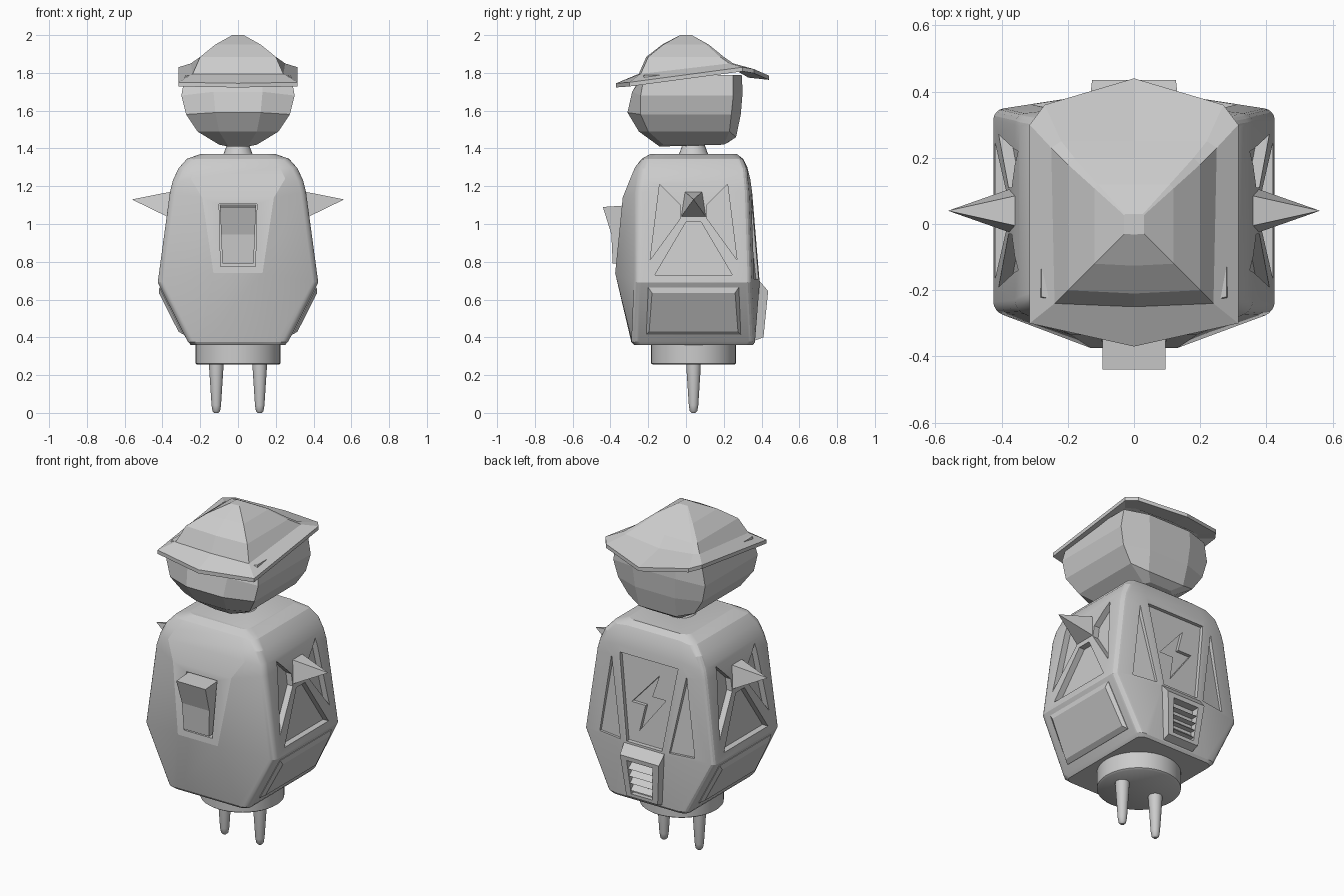
import bpy, bmesh
from math import radians, sin, cos, pi

cube = bpy.data.objects.get("Cube")
if cube:
    bpy.data.objects.remove(cube, do_unlink=True)

GREY = (0.6, 0.6, 0.6, 1)
mat = bpy.data.materials.new("plain grey")
mat.use_nodes = True
mat.diffuse_color = GREY
mat.node_tree.nodes["Principled BSDF"].inputs["Base Color"].default_value = GREY
CY = 0.04  # depth of the body's middle


def activate(obj):
    bpy.ops.object.select_all(action="DESELECT")
    obj.select_set(True)
    bpy.context.view_layer.objects.active = obj


def loft(name, rings, smooth=0, bevel_columns=(), bevel=0.05):
    """Skin closed rings of points, cap both ends, optionally round some columns."""
    bm = bmesh.new()
    rows = [[bm.verts.new(p) for p in ring] for ring in rings]
    n = len(rows[0])
    for a, b in zip(rows, rows[1:]):
        for i in range(n):
            j = (i + 1) % n
            bm.faces.new((a[i], a[j], b[j], b[i]))
    bm.faces.new(rows[0])
    bm.faces.new(rows[-1])
    bmesh.ops.recalc_face_normals(bm, faces=bm.faces)
    if bevel_columns:
        edges = [bm.edges.get((a[i], b[i])) for a, b in zip(rows, rows[1:]) for i in bevel_columns]
        bmesh.ops.bevel(bm, geom=edges, offset=bevel, segments=4, profile=0.5,
                        affect="EDGES", clamp_overlap=True)
    mesh = bpy.data.meshes.new(name)
    bm.to_mesh(mesh)
    bm.free()
    obj = bpy.data.objects.new(name, mesh)
    bpy.context.collection.objects.link(obj)
    mesh.materials.append(mat)
    if smooth:
        activate(obj)
        bpy.ops.object.shade_smooth_by_angle(angle=radians(smooth))
    return obj


def cut(target, *rings):
    """Carve a lofted volume out of the target."""
    cutter = loft("cutter", rings)
    cutter.hide_render = True
    mod = target.modifiers.new("cut", "BOOLEAN")
    mod.object, mod.operation, mod.solver = cutter, "DIFFERENCE", "EXACT"
    activate(target)
    bpy.ops.object.modifier_apply(modifier=mod.name)
    bpy.data.objects.remove(cutter, do_unlink=True)


def turned(name, profile, x, y, sides, smooth=40):
    ring = lambda r, z: [(x + r * cos(2 * pi * i / sides), y + r * sin(2 * pi * i / sides), z)
                         for i in range(sides)]
    return loft(name, [ring(r, z) for r, z in profile], smooth)


def octagon(cy, side, front, back):
    """Eight-point ring from (half width, front depth, back depth, z), and (half width, depth, z) twice."""
    w, df, db, z = side
    cf, ef, zf = front
    cb, eb, zb = back
    pts = [(w, -df, z), (w, db, z), (cb, eb, zb), (-cb, eb, zb),
           (-w, db, z), (-w, -df, z), (-cf, -ef, zf), (cf, -ef, zf)]
    return [(x, cy + y, pz) for x, y, pz in pts]


# Body shell
body = loft("body", [
    octagon(CY, (.25, .31, .31, .36), (.2, .315, .36), (.2, .315, .36)),
    octagon(CY, (.265, .32, .32, .375), (.2, .325, .375), (.2, .325, .375)),
    octagon(CY, (.425, .305, .305, .69), (.13, .415, .74), (.13, .35, .69)),
    octagon(CY, (.36, .3, .29, 1.17), (.19, .375, 1.14), (.2, .31, 1.17)),
    octagon(CY, (.345, .29, .285, 1.23), (.25, .335, 1.24), (.2, .3, 1.24)),
    octagon(CY, (.315, .28, .28, 1.295), (.22, .31, 1.3), (.19, .285, 1.3)),
    octagon(CY, (.27, .26, .26, 1.345), (.18, .275, 1.345), (.17, .262, 1.345)),
    octagon(CY, (.2, .225, .225, 1.37), (.15, .23, 1.37), (.15, .23, 1.37)),
], bevel_columns=(0, 1, 4, 5))

# Recessed side windows, raised lower side plates and spikes
upper = lambda z: .424 - .135 * (z - .69)
lower = lambda z: .265 + .508 * (z - .375)
windows = [
    [(-.18, 1.21), (-.07, 1.1), (-.07, 1.03), (-.23, .81)],
    [(.18, 1.21), (.07, 1.1), (.07, 1.03), (.23, .81)],
    [(-.04, 1.01), (.04, 1.01), (.205, .73), (-.205, .73)],
]
plate = [(-.24, .665), (.24, .665), (.25, .415), (-.25, .415)]
plate_top = [(-.22, .635), (.22, .635), (.235, .43), (-.235, .43)]
spike_base = [(-.065, 1.04), (.065, 1.04), (.045, 1.17), (-.045, 1.17)]
for s, side in ((1, "left"), (-1, "right")):
    layer = lambda pts, fn, d: [(s * (fn(z) + d), CY + y, z) for y, z in pts]
    for pts in windows:
        cut(body, layer(pts, upper, -.035), layer(pts, upper, .06))
    loft(side + "_lower_plate", [layer(plate, lower, -.02), layer(plate, lower, .004),
                                 layer(plate_top, lower, .022)])
    tip = [(s * .56, CY + y * .01, 1.13 + (z - 1.13) * .01) for y, z in spike_base]
    loft(side + "_spike", [layer(spike_base, upper, -.03), layer(spike_base, upper, .0), tip])

# Back panel, long flank recesses and lightning-shaped recess
back = lambda z: .39 - .083 * (z - .69)
on_back = lambda pts, d: [(x, back(z) + d, z) for x, z in pts]
panel = [(-.19, 1.2), (.19, 1.2), (.115, .71), (-.115, .71)]
cut(body, on_back(panel, -.022), on_back(panel, .06))
bolt = [(-.06, 1.12), (.11, .93), (.02, .93), (.05, .78), (-.11, .99), (-.02, .99)]
cut(body, on_back(bolt, -.042), on_back(bolt, .05))
for s in (1, -1):
    flank = lambda d: [(s * .245, CY + .297 + d, 1.17), (s * .16, CY + .346 + d, .71),
                       (s * .31, CY + .323 + d, .71)]
    cut(body, flank(-.016), flank(.06))

# Front switch well
front = lambda z: -.335 - .1 * (1.14 - z)
well = [(-.1, 1.105), (.1, 1.105), (.092, .775), (-.092, .775)]
cut(body, [(x, front(z) + .04, z) for x, z in well], [(x, front(z) - .08, z) for x, z in well])
activate(body)
bpy.ops.object.shade_smooth_by_angle(angle=radians(18))

# Rocker switch
rocker = [(-.44, 1.09), (-.395, .945), (-.388, .79), (-.29, .79), (-.29, 1.1)]
loft("rocker_switch", [[(s * (.083 + .04 * (z - .79)), y, z) for y, z in rocker] for s in (-1, 1)])

# Back vent housing with slats
housing = [(.36, .715), (.388, .70), (.435, .645), (.41, .4), (.33, .37)]
vent = loft("vent_housing", [[(s * (.1 + .1 * (z - .38)), y, z) for y, z in housing] for s in (-1, 1)])
opening = [(-.085, .62), (.085, .62), (.07, .42), (-.07, .42)]
cut(vent, [(x, .385, z) for x, z in opening], [(x, .47, z) for x, z in opening])
for i in range(4):
    z = .44 + .043 * i
    slat = [(.38, z), (.412 + .004 * i, z), (.38, z + .03)]
    loft("vent_slat_%d" % (i + 1), [[(s * .082, y, pz) for y, pz in slat] for s in (-1, 1)])

# Plug base and prongs
turned("plug_base", [(.215, .255), (.225, .262), (.225, .37)], 0, CY, 40)
for s, side in ((1, "left"), (-1, "right")):
    turned(side + "_prong", [(.01, 0), (.02, .01), (.025, .04), (.038, .24), (.038, .27)],
           s * .115, CY, 20)

# Neck
turned("neck", [(.088, 1.36), (.075, 1.375), (.055, 1.43)], 0, CY, 20)

# Faceted head
loft("head", [
    octagon(0, (.1, .12, .2, 1.42), (.05, .14, 1.41), (.07, .22, 1.43)),
    octagon(0, (.215, .2, .23, 1.49), (.1, .25, 1.49), (.12, .265, 1.46)),
    octagon(0, (.275, .24, .24, 1.58), (.12, .31, 1.59), (.13, .29, 1.58)),
    octagon(0, (.3, .24, .25, 1.68), (.13, .285, 1.7), (.14, .3, 1.7)),
    octagon(0, (.28, .22, .25, 1.79), (.13, .25, 1.76), (.14, .295, 1.79)),
])


# Brimmed cap
def cap_ring(half):
    """Mirror the +x half of a ring that starts and ends on the middle line."""
    return half + [(-x, y, z) for x, y, z in half[-2:0:-1]]


def dome(h, z):
    return cap_ring([(0, -h * 1.05, z), (h, -h, z), (h, h * .9, z), (h * .9, h, z), (0, h, z)])


brim = [(0, -.37, 1.745), (.315, -.3, 1.75), (.315, .3, 1.83), (.27, .36, 1.82), (0, .44, 1.785)]
inner = [(0, -.25, 1.795), (.24, -.24, 1.795), (.25, .23, 1.85), (.22, .25, 1.85), (0, .25, 1.825)]
loft("cap", [
    cap_ring([(x * .8, y * .75, z - .01) for x, y, z in brim]),
    cap_ring([(x, y, z - .022) for x, y, z in brim]),
    cap_ring(brim),
    cap_ring(inner),
    dome(.2, 1.885), dome(.12, 1.95), dome(.03, 2.0),
])
